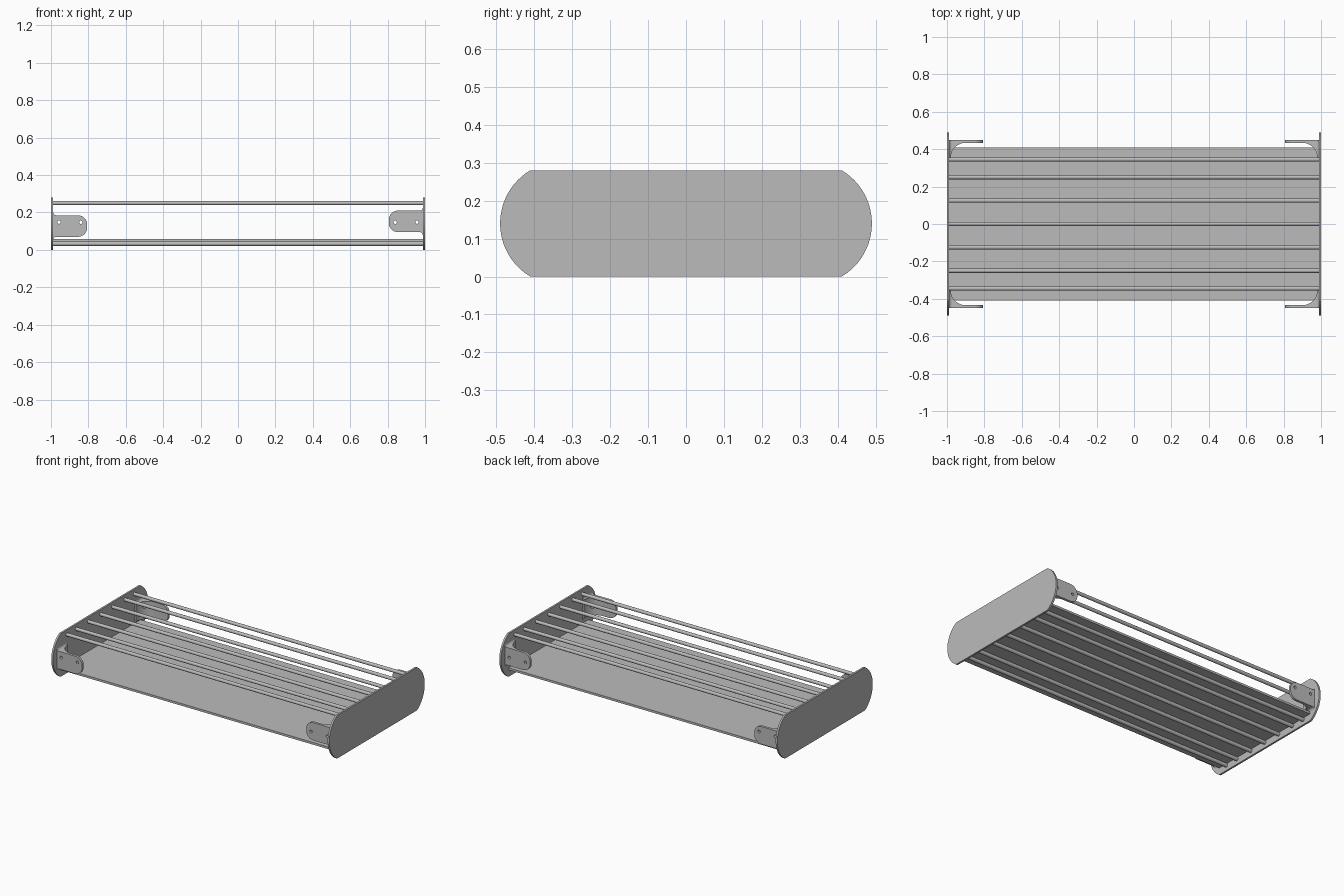
import bpy, bmesh, math
from mathutils import Vector

cube = bpy.data.objects.get("Cube")
if cube:
    bpy.data.objects.remove(cube, do_unlink=True)

steel = bpy.data.materials.new("steel grey")
steel.use_nodes = True
GREY = (0.5, 0.5, 0.5, 1)
steel.diffuse_color = GREY
steel.node_tree.nodes["Principled BSDF"].inputs["Base Color"].default_value = GREY


def extrude_outline(name, points, depth):
    """Prism from a closed outline of 3D points, pushed along depth."""
    bm = bmesh.new()
    face = bm.faces.new([bm.verts.new(p) for p in points])
    new = bmesh.ops.extrude_face_region(bm, geom=[face])["geom"]
    bmesh.ops.translate(bm, vec=Vector(depth),
                        verts=[g for g in new if isinstance(g, bmesh.types.BMVert)])
    bmesh.ops.recalc_face_normals(bm, faces=bm.faces)
    mesh = bpy.data.meshes.new(name)
    bm.to_mesh(mesh)
    bm.free()
    obj = bpy.data.objects.new(name, mesh)
    bpy.context.collection.objects.link(obj)
    mesh.materials.append(steel)
    return obj


def smooth(obj):
    bpy.ops.object.select_all(action='DESELECT')
    obj.select_set(True)
    bpy.context.view_layer.objects.active = obj
    bpy.ops.object.shade_smooth_by_angle(angle=math.radians(30))


def arc(cu, cv, r, start, end, steps=16):
    angles = [math.radians(start + (end - start) * i / steps) for i in range(steps + 1)]
    return [(cu + r * math.cos(a), cv + r * math.sin(a)) for a in angles]


def cylinder(name, radius, length, location, rotation, sides=24):
    bpy.ops.mesh.primitive_cylinder_add(vertices=sides, radius=radius, depth=length,
                                        location=location, rotation=rotation)
    obj = bpy.context.object
    obj.name = name
    obj.data.materials.append(steel)
    return obj


def boolean(obj, cutter, operation):
    mod = obj.modifiers.new("cut", 'BOOLEAN')
    mod.operation, mod.solver, mod.object = operation, 'EXACT', cutter
    bpy.ops.object.select_all(action='DESELECT')
    bpy.context.view_layer.objects.active = obj
    bpy.ops.object.modifier_apply(modifier=mod.name)
    bpy.data.objects.remove(cutter, do_unlink=True)


# End plates with bowed front and back edges
PLATE = 0.012
INNER = 1 - PLATE
R, SWEEP = 0.163, 59.3
outline = arc(0.327, 0.14, R, -SWEEP, SWEEP, 24) + arc(-0.327, 0.14, R, 180 - SWEEP, 180 + SWEEP, 24)
for side, word in ((-1, "right"), (1, "left")):
    plate = extrude_outline(word + "_end_plate", [(side, y, z) for y, z in outline],
                            (-side * PLATE, 0, 0))
    smooth(plate)

# Shelf sheet
extrude_outline("shelf_sheet", [(-INNER, -0.41, 0.044), (INNER, -0.41, 0.044),
                                (INNER, 0.41, 0.044), (-INNER, 0.41, 0.044)], (0, 0, 0.014))

# Upper rods and matching rods beneath the sheet
for i, y in enumerate((-0.345, -0.25, -0.125, 0, 0.125, 0.25, 0.345)):
    for level, z, r in (("upper", 0.25, 0.011), ("lower", 0.033, 0.012)):
        smooth(cylinder(f"{level}_rod_{i + 1}", r, 2 * INNER, (0, y, z), (0, math.pi / 2, 0)))

# Mounting brackets: gusset cut to a rounded tab, with two screw holes
for side, side_word, low in ((-1, "right", 0.07), (1, "left", 0.095)):
    high = low + 0.115
    for end, end_word in ((-1, "front"), (1, "back")):
        gusset = [(0.805, 0.45), (0.805, 0.434)] + arc(0.9, 0.354, 0.08, 90, 0)
        gusset += [(INNER, 0.35), (INNER, 0.45)]
        bracket = extrude_outline(f"{end_word}_{side_word}_bracket",
                                  [(side * x, end * y, low - 0.02) for x, y in gusset],
                                  (0, 0, 0.155))
        r = 0.05
        tab = arc(0.806 + r, low + r, r, 270, 180) + arc(0.806 + r, high - r, r, 180, 90)
        # small flares where the tab meets the end plate
        tab += arc(0.972, high + 0.016, 0.016, 270, 360, 6)
        tab += arc(0.972, low - 0.016, 0.016, 0, 90, 6)
        cutter = extrude_outline("tab_cutter", [(side * x, end * 0.3, z) for x, z in tab],
                                 (0, end * 0.2, 0))
        boolean(bracket, cutter, 'INTERSECT')
        for x in (0.84, 0.957):
            drill = cylinder("hole_cutter", 0.009, 0.3, (side * x, end * 0.44, 0.148),
                             (math.pi / 2, 0, 0), 16)
            boolean(bracket, drill, 'DIFFERENCE')
        smooth(bracket)
